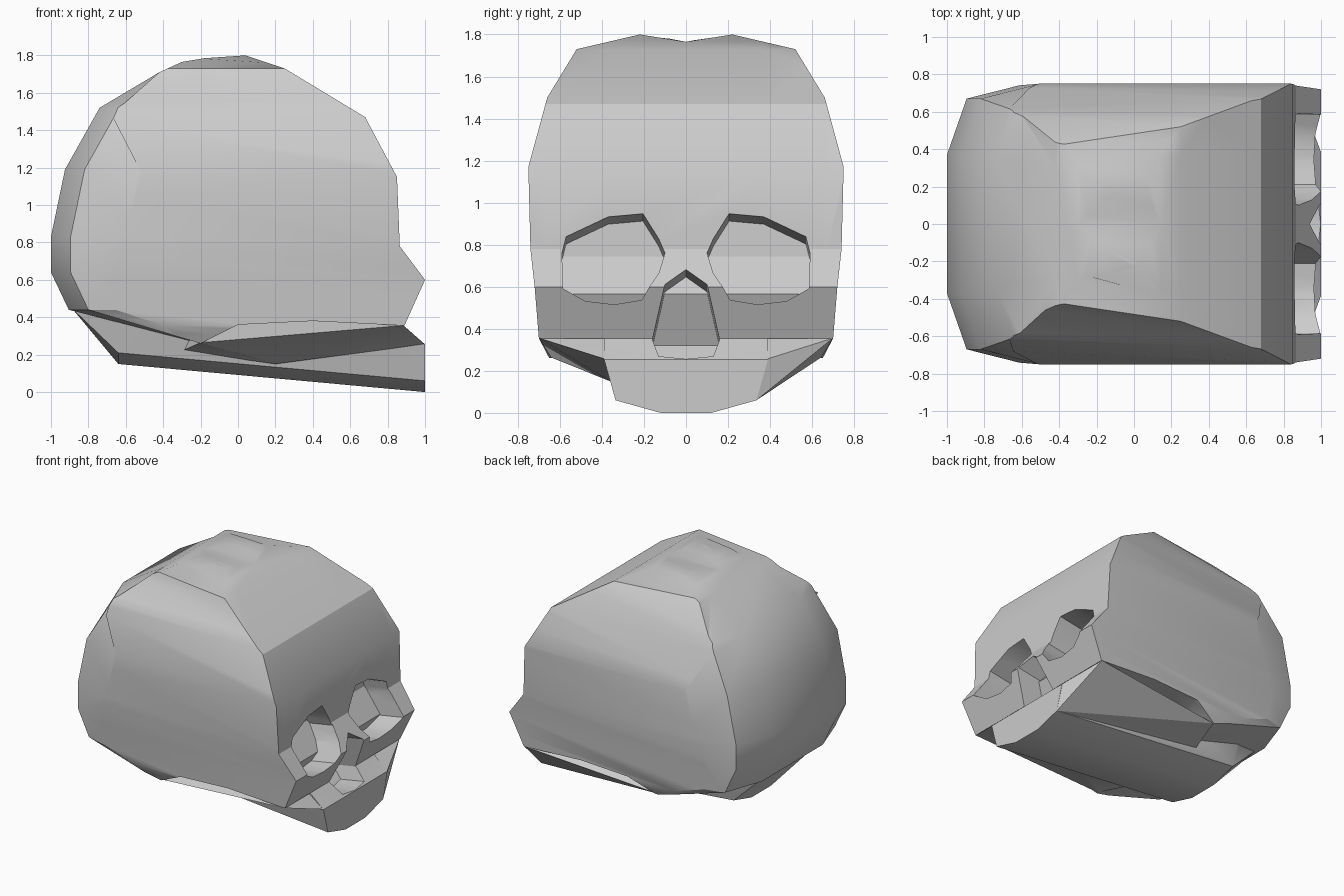
import bpy, bmesh, math
from mathutils import Matrix

if "Cube" in bpy.data.objects:
    bpy.data.objects.remove(bpy.data.objects["Cube"])


def finish(name, bm):
    bmesh.ops.recalc_face_normals(bm, faces=bm.faces[:])
    bmesh.ops.triangulate(bm, faces=bm.faces[:])
    me = bpy.data.meshes.new(name)
    bm.to_mesh(me)
    bm.free()
    ob = bpy.data.objects.new(name, me)
    bpy.context.collection.objects.link(ob)
    return ob


def loft(name, rings):
    """Closed solid through a list of equal-length point rings."""
    bm = bmesh.new()
    rows = [[bm.verts.new(p) for p in r] for r in rings]
    n = len(rows[0])
    for a, b in zip(rows, rows[1:]):
        for i in range(n):
            bm.faces.new((a[i], a[(i + 1) % n], b[(i + 1) % n], b[i]))
    bm.faces.new(rows[0])
    bm.faces.new(rows[-1][::-1])
    return finish(name, bm)


def prism_x(name, outline, x0, x1, slope=0):
    """Outline in y, z run along x, rising by slope (true size at x = .93)."""
    return loft(name, [[(x, y, z + slope * (x - .93)) for y, z in outline]
                       for x in (x0, x1)])


def hull(name, points):
    bm = bmesh.new()
    for p in points:
        bm.verts.new(p)
    res = bmesh.ops.convex_hull(bm, input=bm.verts[:])
    junk = [v for v in res["geom_interior"] if isinstance(v, bmesh.types.BMVert)]
    if junk:
        bmesh.ops.delete(bm, geom=junk, context='VERTS')
    return finish(name, bm)


def boolean(ob, other, op, remove=True):
    m = ob.modifiers.new("bool", 'BOOLEAN')
    m.operation, m.object, m.solver = op, other, 'EXACT'
    bpy.context.view_layer.objects.active = ob
    bpy.ops.object.modifier_apply(modifier=m.name)
    if remove:
        bpy.data.objects.remove(other)


# Cranium: side profile, its back drawn in towards both sides
side = [(-.905, .44), (-1, .64), (-1, .83), (-.925, 1.19), (-.74, 1.52),
        (-.42, 1.71), (-.3, 1.765), (-.18, 1.785), (.04, 1.80), (.25, 1.73),
        (.68, 1.47), (.85, 1.15), (.865, .78), (1, .6), (.89, .355),
        (.4, .38), (0, .36), (-.2, .26)]
steps = [(-.77, .5), (-.67, .105), (-.37, 0), (.37, 0), (.67, .105), (.77, .5)]
skull = loft("skull", [[(x + (s if x < -.7 else 0), y, z) for x, z in side]
                       for y, s in steps])

# Trim it to the front outline
half = [(.22, 1.80), (.52, 1.73), (.66, 1.5), (.75, 1.17), (.74, .78),
        (.72, .6), (.70, .355), (.645, .25), (.6, .2)]
front = [(0, 1.765)] + half + [(-y, z) for y, z in reversed(half)]
boolean(skull, prism_x("front_trim", front, -1.2, 1.2), 'INTERSECT')

# Narrow the back of the crown into a dome
for v in skull.data.vertices:
    if v.co.z > 1.45 and v.co.x < -.2:
        v.co.y *= .82 if v.co.x > -.5 else .92

# Upper jaw: the front plate run back and up to the tail
plate = [(.39, .255), (.335, .06), (.12, 0)]
jaw = [(x, s * y, z + dz) for x, dz in ((1, 0), (-.64, .15))
       for s in (-1, 1) for y, z in plate]
jaw += [(x, s * y, z) for s in (-1, 1)
        for x, y, z in ((.88, .39, .36), (-.89, .3, .45))]
boolean(skull, hull("jaw", jaw), 'UNION')

# Cheek undersides, joining jaw and ear bumps
for s, low in ((1, (1, .335, .06)), (-1, (.2, .36, .15))):
    web = [(.885, .70, .356), (.999, .385, .256), low, (-.2, .643, .264),
           (-.3, .3, .22), (.8, .3, .4), (-.2, .3, .45)]
    boolean(skull, hull("cheek", [(x, s * y, z) for x, y, z in web]), 'UNION')

# Eye and nose sockets: recesses whose floor repeats the face, set back
core = skull.copy()
core.data = skull.data.copy()
bpy.context.collection.objects.link(core)
core.data.transform(Matrix.Translation((-.2, 0, -.035)))

eye = [(.10, .77), (.13, .84), (.205, .96), (.37, .945), (.57, .85),
       (.59, .77), (.585, .58), (.48, .525), (.34, .51), (.21, .53), (.13, .66)]
nose = [(0, .68), (.1, .6), (.16, .355), (.13, .26), (0, .245),
        (-.13, .26), (-.16, .355), (-.1, .6)]
sockets = [eye, [(-y, z) for y, z in eye], nose]
for outline in sockets:
    cutter = prism_x("socket_cutter", outline, .5, 1.3, .175)
    boolean(cutter, core, 'DIFFERENCE', remove=False)
    boolean(skull, cutter, 'DIFFERENCE')
bpy.data.objects.remove(core)

# Smooth dome, crisp edges
bpy.ops.object.select_all(action='DESELECT')
skull.select_set(True)
bpy.context.view_layer.objects.active = skull
bpy.ops.object.shade_smooth_by_angle(angle=math.radians(30))
